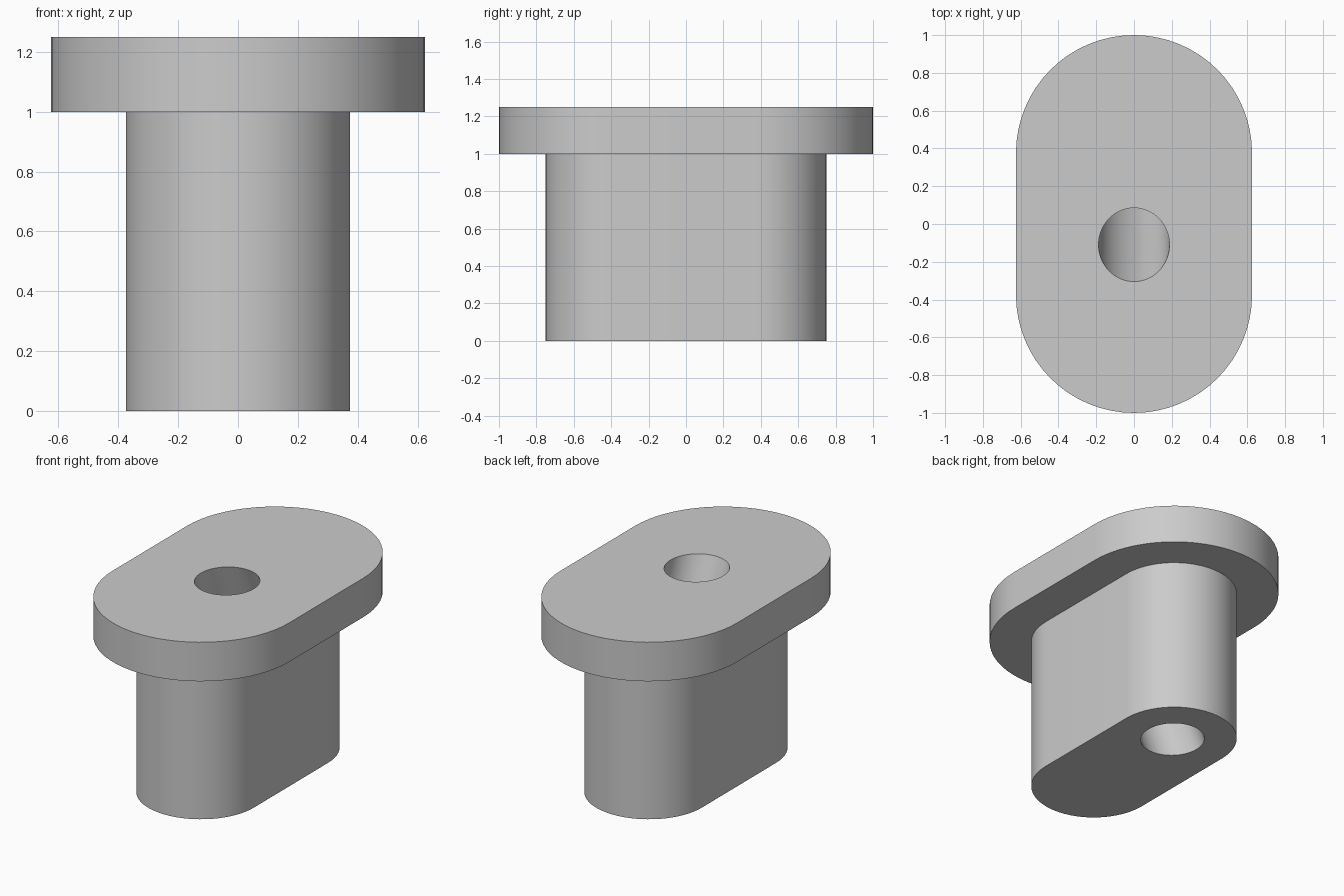
import bpy
import bmesh
from math import sin, cos, pi, radians

default_cube = bpy.data.objects.get("Cube")
if default_cube:
    bpy.data.objects.remove(default_cube, do_unlink=True)

GREY = (0.6, 0.6, 0.6, 1.0)
grey = bpy.data.materials.new("light grey")
grey.use_nodes = True
grey.diffuse_color = GREY
grey.node_tree.nodes["Principled BSDF"].inputs["Base Color"].default_value = GREY


def slot(radius, half_straight, z, steps=32):
    """Outline with two rounded ends joined by straight sides along y."""
    points = []
    for side in (1, -1):
        for i in range(steps + 1):
            a = pi * i / steps
            points.append((side * radius * cos(a),
                           side * (half_straight + radius * sin(a)), z))
    return points


def ellipse(rx, ry, y, z, steps=64):
    return [(rx * cos(2 * pi * i / steps), y + ry * sin(2 * pi * i / steps), z)
            for i in range(steps)]


def loft(name, outlines):
    """Closed solid through stacked outlines of equal point count."""
    bm = bmesh.new()
    rings = [[bm.verts.new(p) for p in outline] for outline in outlines]
    for low, high in zip(rings, rings[1:]):
        for i in range(len(low)):
            j = (i + 1) % len(low)
            bm.faces.new((low[i], low[j], high[j], high[i]))
    bm.faces.new(reversed(rings[0]))
    bm.faces.new(rings[-1])
    bmesh.ops.recalc_face_normals(bm, faces=bm.faces)
    mesh = bpy.data.meshes.new(name)
    bm.to_mesh(mesh)
    bm.free()
    mesh.materials.append(grey)
    obj = bpy.data.objects.new(name, mesh)
    bpy.context.collection.objects.link(obj)
    return obj


# Stem with a wider flange on top, as one solid
plug = loft("flanged_plug", [slot(0.375, 0.375, 0), slot(0.375, 0.375, 1),
                             slot(0.625, 0.375, 1), slot(0.625, 0.375, 1.25)])

# Slanted hole: enters the top near the front, leaves the bottom near the back
slope, margin, height = 0.376, 0.2, 1.25
top_y = -0.11
cutter = loft("hole_cutter", [
    ellipse(0.1875, 0.195, top_y + slope * (height - z), z)
    for z in (-margin, height + margin)])
cutter.hide_render = True

cut = plug.modifiers.new("slanted_hole", 'BOOLEAN')
cut.operation = 'DIFFERENCE'
cut.solver = 'EXACT'
cut.object = cutter

bpy.ops.object.select_all(action='DESELECT')
plug.select_set(True)
bpy.context.view_layer.objects.active = plug
bpy.ops.object.modifier_apply(modifier=cut.name)
bpy.data.objects.remove(cutter, do_unlink=True)
bpy.ops.object.shade_smooth_by_angle(angle=radians(30))
